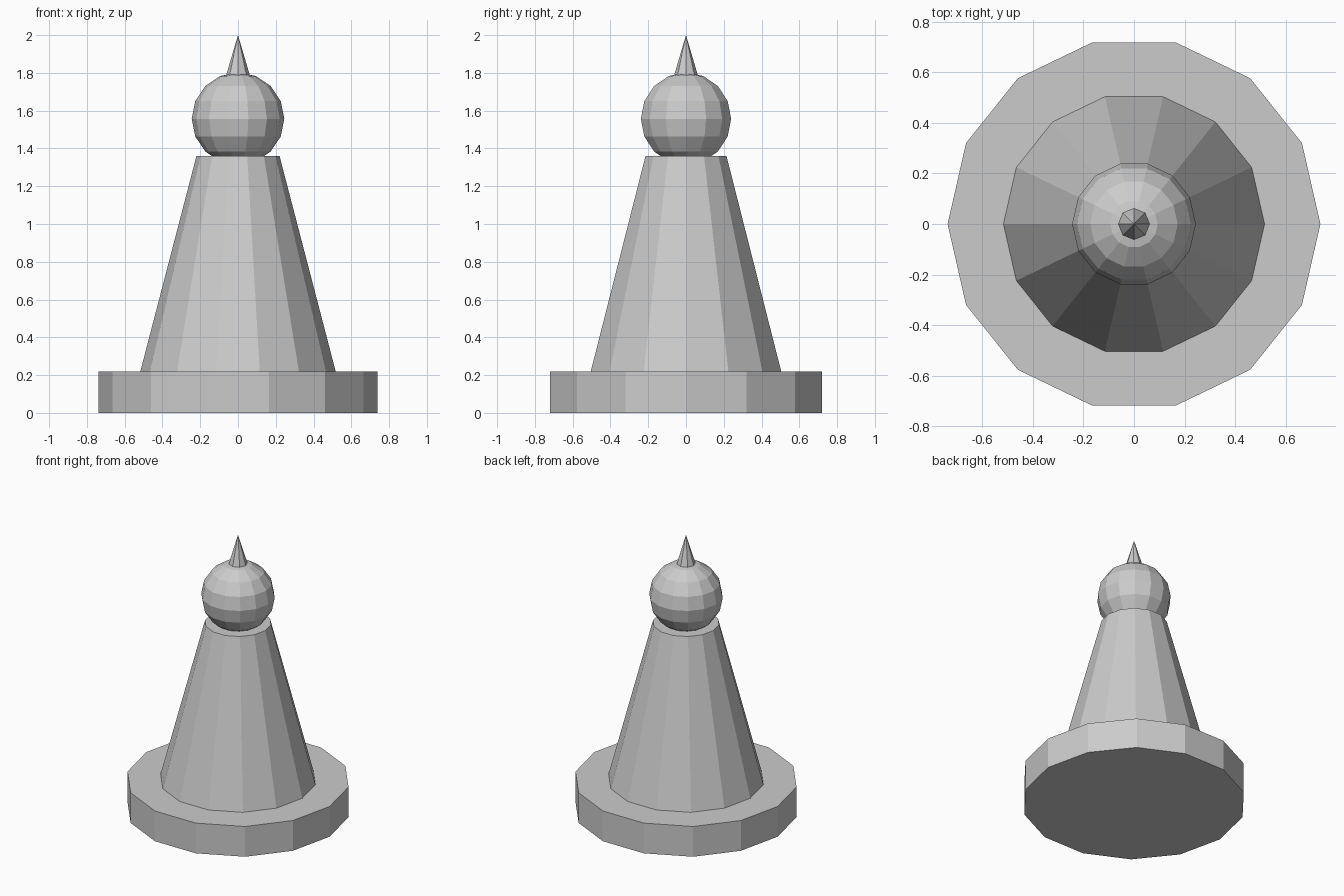
import bpy, bmesh
from math import sin, cos, pi

if "Cube" in bpy.data.objects:
    bpy.data.objects.remove(bpy.data.objects["Cube"])


def lathe(name, profile, sides):
    """Turn an (r, z) profile, bottom to top, into a closed flat-faced solid."""
    bm = bmesh.new()
    rings = []
    for r, z in profile:
        count = 1 if r < 1e-5 else sides
        rings.append([bm.verts.new((r * cos(2 * pi * i / sides),
                                    r * sin(2 * pi * i / sides), z))
                      for i in range(count)])
    for low, high in zip(rings, rings[1:]):
        for i in range(sides):
            j = (i + 1) % sides
            if len(low) == 1:
                bm.faces.new((low[0], high[j], high[i]))
            elif len(high) == 1:
                bm.faces.new((low[i], low[j], high[0]))
            else:
                bm.faces.new((low[i], low[j], high[j], high[i]))
    # Flat caps where the profile does not end in a point
    if len(rings[0]) > 1:
        bm.faces.new(rings[0][::-1])
    if len(rings[-1]) > 1:
        bm.faces.new(rings[-1])
    mesh = bpy.data.meshes.new(name)
    bm.to_mesh(mesh)
    bm.free()
    obj = bpy.data.objects.new(name, mesh)
    bpy.context.collection.objects.link(obj)
    return obj


SIDES = 14

# Wide disc foot and tapered body
lathe("base", [(0.738, 0), (0.738, 0.22)], SIDES)
lathe("body", [(0.517, 0.22), (0.22, 1.36)], SIDES)

# Ball head, eight bands from pole to pole
R, CZ, BANDS = 0.245, 1.557, 8
lathe("head", [(R * sin(pi * k / BANDS), CZ - R * cos(pi * k / BANDS))
               for k in range(BANDS + 1)], SIDES)

# Small pointed finial
lathe("spike", [(0.065, 1.78), (0, 2.0)], 8)
